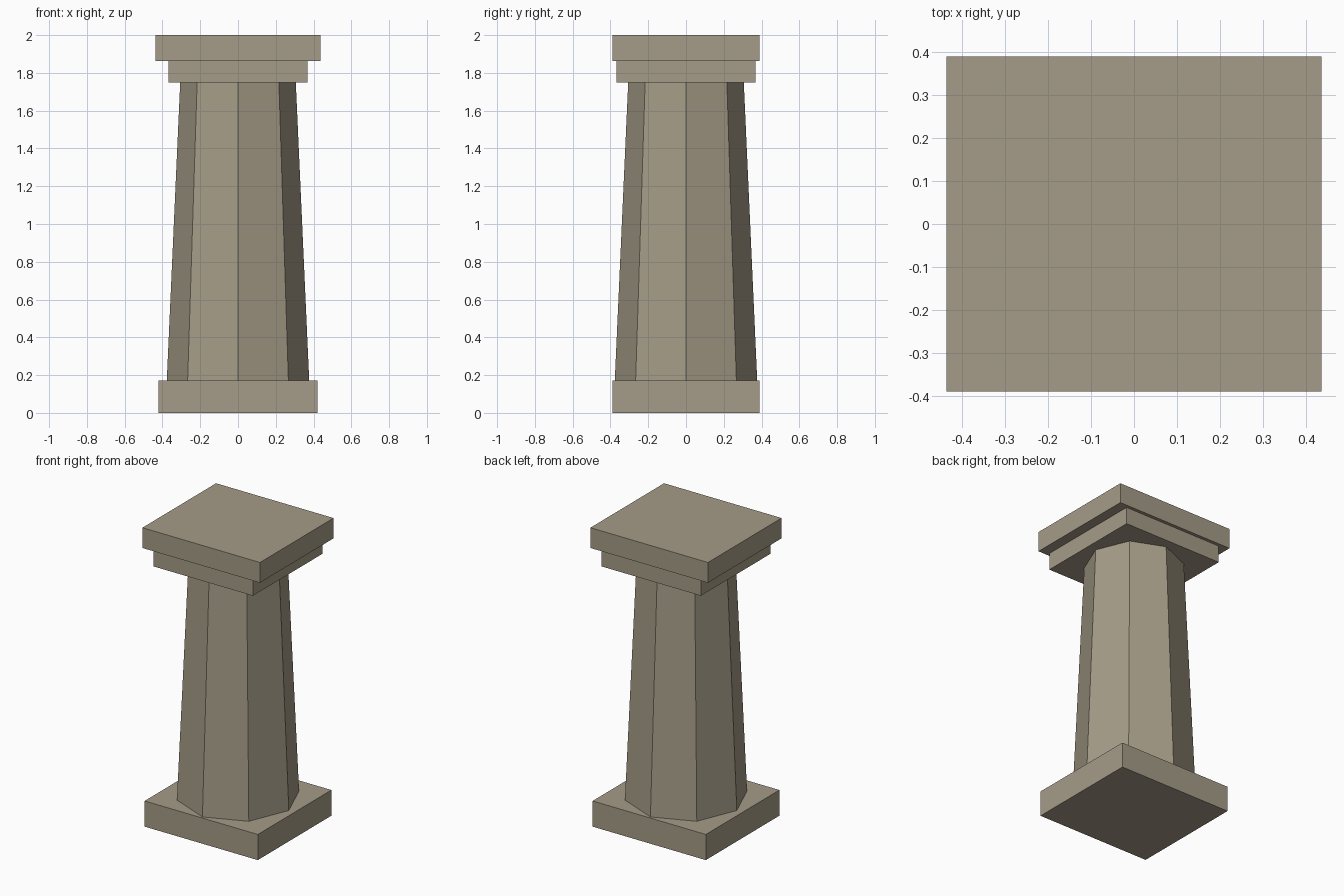
import bpy
import math

default_cube = bpy.data.objects.get("Cube")
if default_cube:
    bpy.data.objects.remove(default_cube, do_unlink=True)

# Single stone colour
stone = bpy.data.materials.new("warm_grey_stone")
stone.use_nodes = True
colour = (0.376, 0.332, 0.246, 1.0)
stone.diffuse_color = colour
stone.node_tree.nodes["Principled BSDF"].inputs["Base Color"].default_value = colour


def finish(name):
    obj = bpy.context.object
    obj.name = obj.data.name = name
    obj.data.materials.append(stone)
    return obj


def slab(name, half_x, half_y, bottom, top):
    bpy.ops.mesh.primitive_cube_add(size=2, location=(0, 0, (bottom + top) / 2))
    obj = finish(name)
    obj.scale = (half_x, half_y, (top - bottom) / 2)
    bpy.ops.object.transform_apply(location=False, rotation=False, scale=True)


BASE_TOP, SHAFT_TOP, CAP_BOTTOM, CAP_TOP = 0.172, 1.75, 1.864, 2.0

# Plinth and stepped capital
slab("plinth", 0.42, 0.39, 0, BASE_TOP)
slab("capital_lower_slab", 0.368, 0.368, SHAFT_TOP, CAP_BOTTOM)
slab("capital_upper_slab", 0.436, 0.39, CAP_BOTTOM, CAP_TOP)

# Tapered eight-sided shaft with corners on the axes
bpy.ops.mesh.primitive_cone_add(
    vertices=8, radius1=0.377, radius2=0.306,
    depth=SHAFT_TOP - BASE_TOP, location=(0, 0, (BASE_TOP + SHAFT_TOP) / 2))
finish("shaft")
